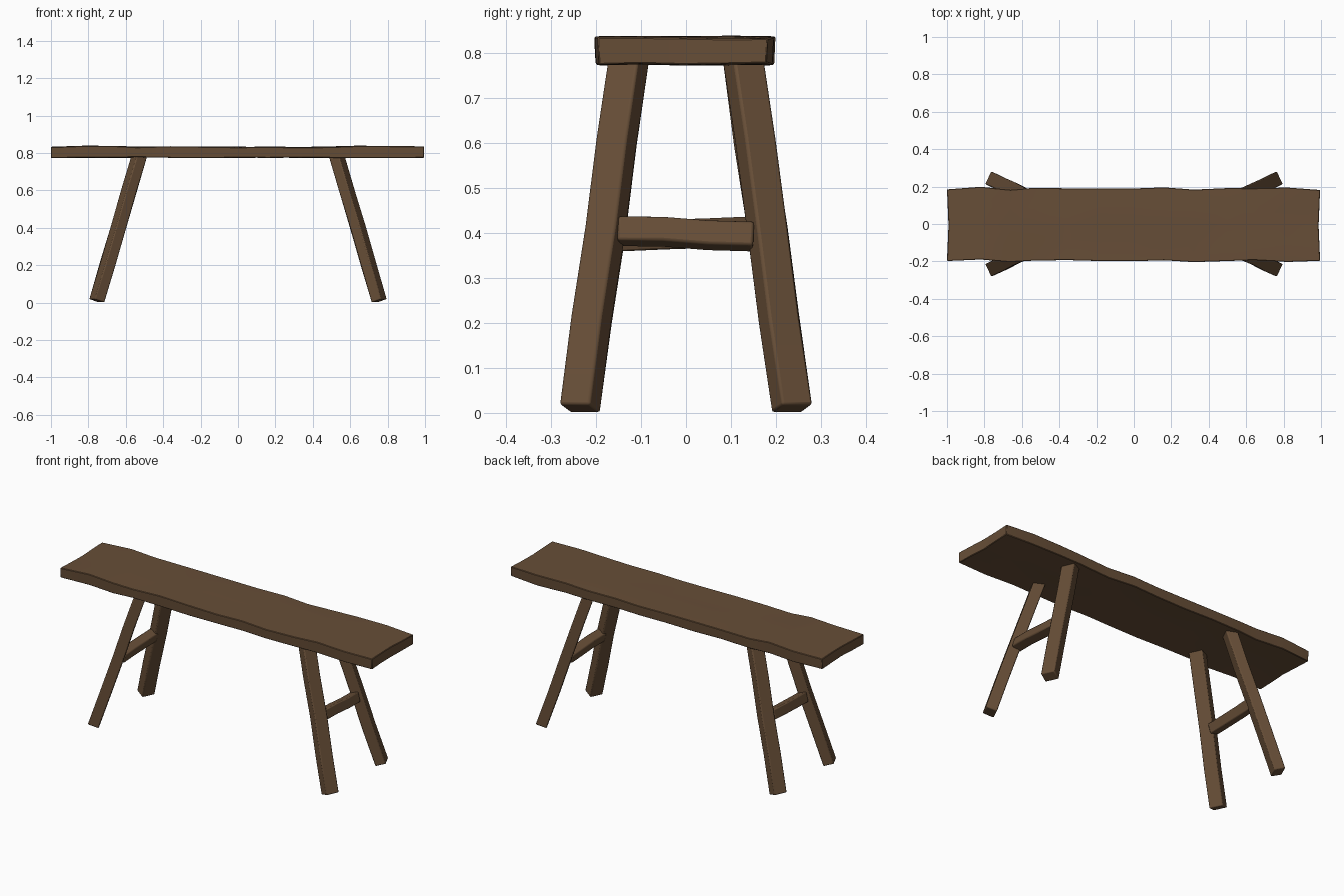
import bpy, bmesh, math, random
from mathutils import Vector

if "Cube" in bpy.data.objects:
    bpy.data.objects.remove(bpy.data.objects["Cube"])

random.seed(4)
wood = bpy.data.materials.new("dark brown wood")
wood.diffuse_color = (0.135, 0.076, 0.038, 1)
wood.use_nodes = True
wood.node_tree.nodes["Principled BSDF"].inputs["Base Color"].default_value = wood.diffuse_color


def finish(bm, name, bevel, segments):
    bmesh.ops.recalc_face_normals(bm, faces=bm.faces)
    me = bpy.data.meshes.new(name)
    bm.to_mesh(me)
    bm.free()
    me.materials.append(wood)
    ob = bpy.data.objects.new(name, me)
    bpy.context.collection.objects.link(ob)
    mod = ob.modifiers.new("worn edges", 'BEVEL')
    mod.width, mod.segments, mod.limit_method = bevel, segments, 'ANGLE'
    mod.angle_limit = math.radians(45)
    bpy.ops.object.select_all(action='DESELECT')
    ob.select_set(True)
    bpy.context.view_layer.objects.active = ob
    bpy.ops.object.shade_smooth_by_angle(angle=math.radians(40))
    return ob


def beam(name, a, b, outward, width, depth, rings=5, wobble=0.002):
    """Hewn square timber from a to b; its depth side faces outward."""
    a, b = Vector(a), Vector(b)
    axis = (b - a).normalized()
    side = axis.cross(Vector(outward)).normalized()
    out = side.cross(axis)
    bm = bmesh.new()
    loops = []
    for i in range(rings):
        t = i / (rings - 1)
        k = wobble if 0 < i < rings - 1 else 0
        c = a.lerp(b, t) + out * random.uniform(-k, k) + side * random.uniform(-k, k)
        loops.append([bm.verts.new(c + side * sx * width / 2 + out * sy * depth / 2)
                      for sx, sy in ((-1, -1), (1, -1), (1, 1), (-1, 1))])
    for p, q in zip(loops, loops[1:]):
        for j in range(4):
            bm.faces.new((p[j], p[(j + 1) % 4], q[(j + 1) % 4], q[j]))
    bm.faces.new(loops[0])
    bm.faces.new(loops[-1])
    return finish(bm, name, 0.006, 2)


# Seat plank: wavy long edges, slightly hollow ends, uneven surface
xs = [-1, -0.82, -0.66, -0.54, -0.36, -0.18, 0, 0.16, 0.32, 0.5, 0.64, 0.82, 0.995]
back = [.185, .199, .183, .193, .191, .190, .190, .196, .184, .192, .191, .195, .182]
front = [-.198, -.190, -.204, -.196, -.193, -.198, -.199, -.194, -.204, -.198, -.193, -.203, -.197]
tops = [.832, .839, .836, .832, .834, .833, .832, .833, .831, .833, .837, .837, .834]
rows = 4
bm = bmesh.new()
grids = []
for level in (0, 1):
    grid = []
    for i, x in enumerate(xs):
        col = []
        for j in range(rows + 1):
            t = j / rows
            end = (i == len(xs) - 1) - (i == 0)
            px = x - end * 0.008 * math.sin(math.pi * t) ** 2
            y = front[i] + (back[i] - front[i]) * t + (0.003 * (1 - 2 * t) if not level else 0)
            z = tops[i] + random.uniform(-.002, .002) if level else 0.775 + random.uniform(-.003, .003)
            col.append(bm.verts.new((px, y, z)))
        grid.append(col)
    grids.append(grid)
lo, hi = grids
for g in grids:
    for i in range(len(xs) - 1):
        for j in range(rows):
            bm.faces.new((g[i][j], g[i + 1][j], g[i + 1][j + 1], g[i][j + 1]))
for i in range(len(xs) - 1):
    for j in (0, rows):
        bm.faces.new((lo[i][j], lo[i + 1][j], hi[i + 1][j], hi[i][j]))
for j in range(rows):
    for i in (0, -1):
        bm.faces.new((lo[i][j], lo[i][j + 1], hi[i][j + 1], hi[i][j]))
finish(bm, "seat", 0.003, 1)

# Four splayed legs and one stretcher per end
for sx, end in ((-1, "left"), (1, "right")):
    for sy, face in ((-1, "front"), (1, "back")):
        beam(f"{end}_{face}_leg", (sx * .755, sy * .236, .0095), (sx * .523, sy * .125, .80),
             (sx * .232, sy * .111, 0), .075, .06)
    beam(f"{end}_stretcher", (sx * .647, -sx * .152, .404), (sx * .647, sx * .150, .392),
         (sx * math.cos(.29), 0, math.sin(.29)), .056, .055, 4, .003)
